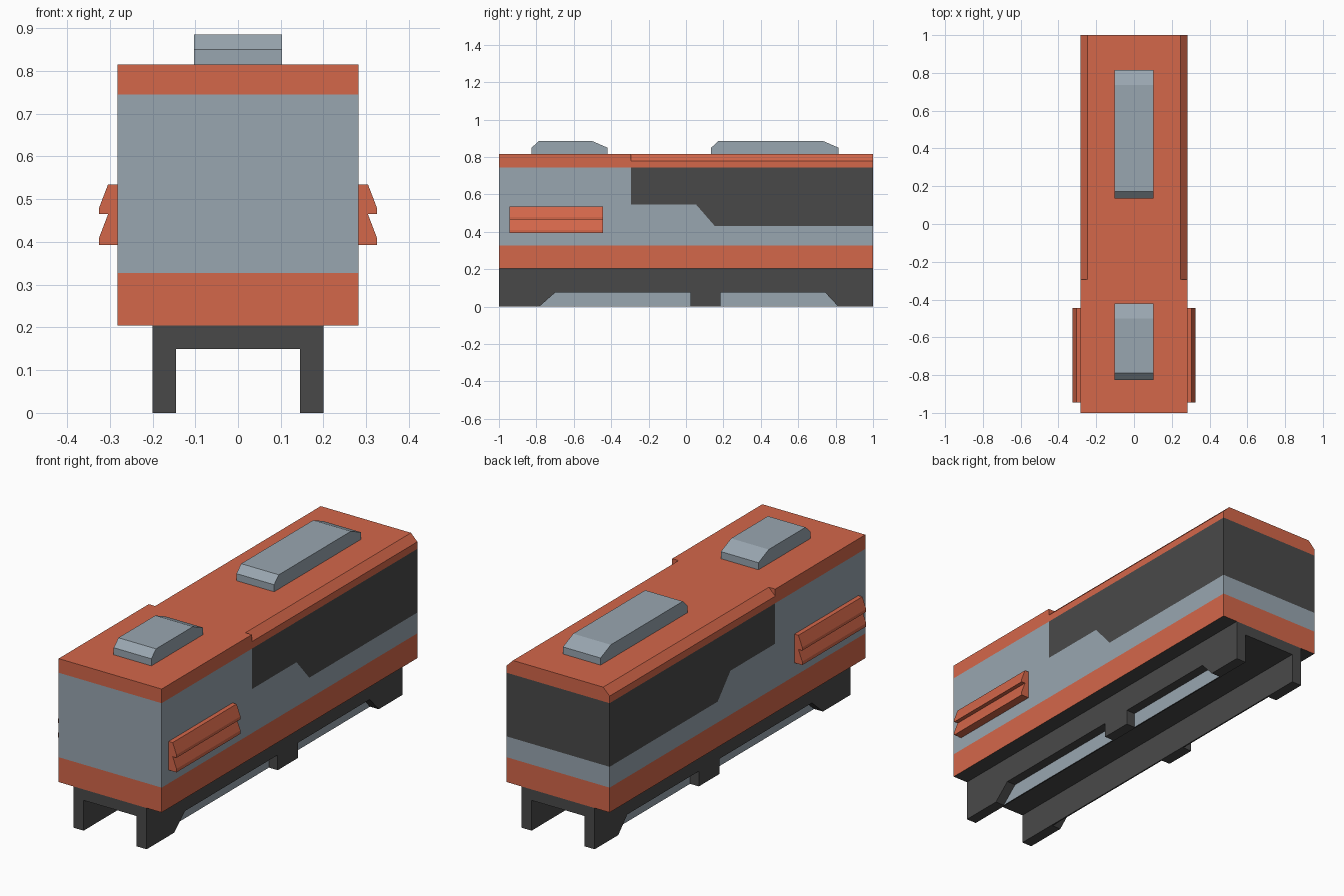
import bpy, bmesh
from mathutils import Vector

cube = bpy.data.objects.get("Cube")
if cube:
    bpy.data.objects.remove(cube, do_unlink=True)


def material(name, rgb):
    mat = bpy.data.materials.new(name)
    mat.use_nodes = True
    lin = [((c / 255 + 0.055) / 1.055) ** 2.4 for c in rgb]
    mat.diffuse_color = (*lin, 1)
    mat.node_tree.nodes["Principled BSDF"].inputs["Base Color"].default_value = (*lin, 1)
    return mat


ORANGE = material("orange paint", (212, 103, 74))
GREY = material("blue grey paint", (153, 166, 176))
BLACK = material("charcoal", (73, 73, 73))


def prism(name, pts, axis, start, end, mats, cuts=(), rule=None):
    """Extrude a 2D outline along x or y, slice it, and colour faces by a rule."""
    def place(p, d):
        return (d, p[0], p[1]) if axis == "x" else (p[0], d, p[1])
    bm = bmesh.new()
    a = [bm.verts.new(place(p, start)) for p in pts]
    b = [bm.verts.new(place(p, end)) for p in pts]
    bm.faces.new(a)
    bm.faces.new(b[::-1])
    n = len(pts)
    for i in range(n):
        j = (i + 1) % n
        bm.faces.new((a[i], b[i], b[j], a[j]))
    bmesh.ops.recalc_face_normals(bm, faces=bm.faces)
    for co, no in cuts:
        bmesh.ops.bisect_plane(bm, geom=bm.verts[:] + bm.edges[:] + bm.faces[:],
                               plane_co=co, plane_no=no, dist=1e-5)
    bm.normal_update()
    if rule:
        for f in bm.faces:
            f.material_index = rule(f.calc_center_median(), f.normal)
    mesh = bpy.data.meshes.new(name)
    bm.to_mesh(mesh)
    bm.free()
    for m in mats:
        mesh.materials.append(m)
    obj = bpy.data.objects.new(name, mesh)
    bpy.context.collection.objects.link(obj)
    return obj


# Body: colour bands by height, dark wraparound panel on the rear part
W, BASE, TOP, SPLIT = 0.282, 0.204, 0.815, -0.295
LOW, SILL, STEP, EAVE = 0.327, 0.43, 0.545, 0.745
slope_co, slope_no = Vector((0, 0.055, STEP)), Vector((0, 0.115, 0.1))
bands = [((0, 0, z), (0, 0, 1)) for z in (LOW, SILL, STEP, EAVE)]


def paint(c, n):
    if n.z < -0.9:
        return 2
    if c.z < LOW or c.z > EAVE:
        return 0
    dark = c.z > STEP or (c.z > SILL and (c - slope_co).dot(slope_no) > 0)
    return 2 if dark and c.y > SPLIT + 0.001 else 1


colours = [ORANGE, GREY, BLACK]
prism("front_body", [(-W, BASE), (W, BASE), (W, TOP), (-W, TOP)],
      "y", -1, SPLIT, colours, bands, paint)
prism("rear_body", [(-W, BASE), (W, BASE), (W, 0.78), (0.247, TOP), (-0.247, TOP), (-W, 0.78)],
      "y", SPLIT, 1, colours, bands + [(slope_co, slope_no)], paint)

# Roof units with bevelled ends
for name, y0, y1 in (("front_roof_unit", -0.825, -0.42), ("rear_roof_unit", 0.135, 0.815)):
    prism(name, [(y0, TOP), (y0, 0.85), (y0 + 0.037, 0.885), (y1 - 0.08, 0.885), (y1, 0.85), (y1, TOP)],
          "x", -0.103, 0.103, [GREY])

# Underframe: top plate, then side skirts with recessed panels
prism("underframe_plate", [(-0.2, 0.15), (0.2, 0.15), (0.2, BASE), (-0.2, BASE)], "y", -1, 1, [BLACK])
skirt = [(-1, 0), (-0.785, 0), (-0.7, 0.075), (0.025, 0.075), (0.025, 0), (0.185, 0),
         (0.185, 0.075), (0.745, 0.075), (0.815, 0), (1, 0), (1, 0.15), (-1, 0.15)]
louvre = [(W, 0.535), (0.304, 0.535), (0.325, 0.48), (0.325, 0.465), (0.304, 0.465),
          (0.325, 0.41), (0.325, 0.393), (W, 0.393)]
for side, label in ((1, "left"), (-1, "right")):
    prism(label + "_skirt", skirt, "x", side * 0.152, side * 0.2, [BLACK])
    prism(label + "_skirt_panel", [(-1, 0), (1, 0), (1, 0.15), (-1, 0.15)],
          "x", side * 0.145, side * 0.152, [BLACK, GREY],
          rule=lambda c, n: int(n.x * side > 0.9))
    # Side louvres
    prism(label + "_louvre", [(x * side, z) for x, z in louvre], "y", -0.945, -0.445, [ORANGE])
